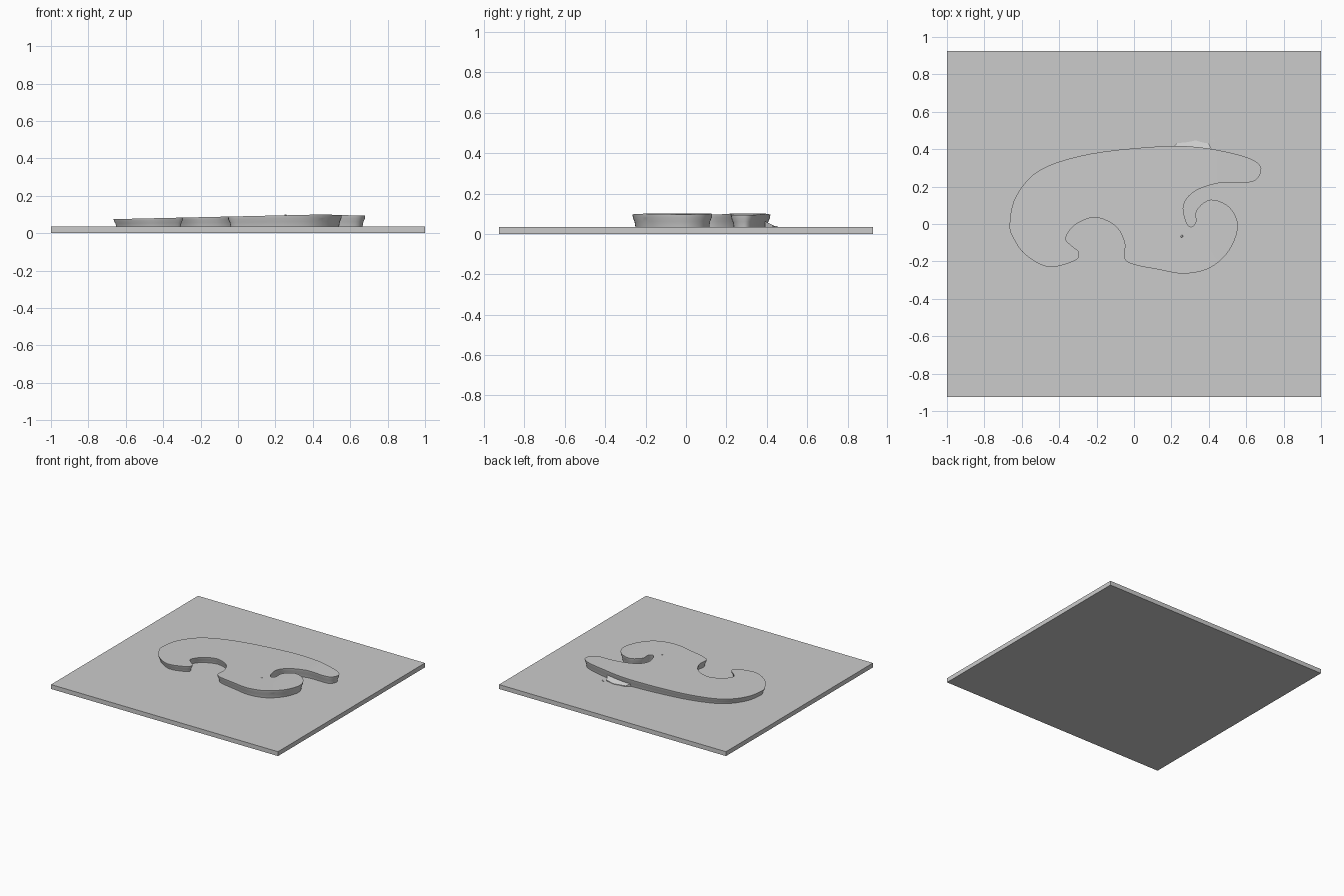
import bpy
import bmesh
from mathutils import Vector

if "Cube" in bpy.data.objects:
    bpy.data.objects.remove(bpy.data.objects["Cube"], do_unlink=True)

BASE_TOP = 0.035

grey = bpy.data.materials.new("plain_grey")
grey.use_nodes = True
colour = (0.6, 0.6, 0.6, 1)
grey.diffuse_color = colour
grey.node_tree.nodes["Principled BSDF"].inputs["Base Color"].default_value = colour


def add_object(name, bm):
    bmesh.ops.recalc_face_normals(bm, faces=bm.faces[:])
    mesh = bpy.data.meshes.new(name)
    bm.to_mesh(mesh)
    bm.free()
    mesh.materials.append(grey)
    obj = bpy.data.objects.new(name, mesh)
    bpy.context.collection.objects.link(obj)
    return obj


def smooth_loop(points, steps):
    """Closed smooth curve through the given points."""
    pts = [Vector(p) for p in points]
    n = len(pts)
    loop = []
    for i in range(n):
        a, b, c, d = (pts[(i + k) % n] for k in (-1, 0, 1, 2))
        for s in range(steps):
            t = s / steps
            loop.append(b + (c - a) * t / 2
                        + (a * 2 - b * 5 + c * 4 - d) * t * t / 2
                        + (b * 3 - a - c * 3 + d) * t ** 3 / 2)
    return loop


def inset_loop(loop, amount):
    """Move a clockwise loop inwards."""
    result = []
    for i, p in enumerate(loop):
        along = (loop[(i + 1) % len(loop)] - loop[i - 1]).normalized()
        result.append(p + Vector((along.y, -along.x)) * amount)
    return result


def top_height(x):
    """The relief rises gently towards +x, then dips at the tip."""
    if x < 0.45:
        return 0.075 + (x + 0.66) * 0.0225
    return 0.1 - (x - 0.45) * 0.03


# Flat square-cornered base plate
bm = bmesh.new()
bmesh.ops.create_cube(bm, size=1)
bmesh.ops.scale(bm, vec=(2, 1.85, BASE_TOP), verts=bm.verts)
bmesh.ops.translate(bm, vec=(0, 0, BASE_TOP / 2), verts=bm.verts)
add_object("base_plate", bm)

# Curled relief outline, clockwise from the -x end
outline = [
    (-0.665, 0), (-0.63, 0.15), (-0.5, 0.29), (-0.235, 0.375), (0.14, 0.415),
    (0.35, 0.41), (0.54, 0.375), (0.65, 0.335), (0.68, 0.285), (0.63, 0.225),
    (0.46, 0.22), (0.325, 0.175), (0.265, 0.1), (0.28, 0.01), (0.305, -0.015),
    (0.33, 0.01), (0.335, 0.075), (0.41, 0.13), (0.51, 0.09), (0.555, -0.01),
    (0.51, -0.14), (0.405, -0.235), (0.27, -0.265), (0.14, -0.245),
    (-0.04, -0.2), (-0.05, -0.1), (-0.1, -0.01), (-0.21, 0.035),
    (-0.315, -0.005), (-0.365, -0.075), (-0.335, -0.115), (-0.295, -0.15),
    (-0.315, -0.195), (-0.455, -0.23), (-0.58, -0.165), (-0.645, -0.075)]
upper = smooth_loop(outline, 5)
levels = [(inset_loop(upper, 0.015), 0), (inset_loop(upper, 0.01), 0.45),
          (inset_loop(upper, 0.002), 0.75), (upper, 1)]

# Undercut wall and sloping top
bm = bmesh.new()
rings = [[bm.verts.new((p.x, p.y, level)) for p in loop] for loop, level in levels]
for low, high in zip(rings, rings[1:]):
    for i in range(len(low)):
        bm.faces.new((low[i - 1], low[i], high[i], high[i - 1]))
bm.faces.new(rings[0])
cap = bm.faces.new(rings[-1])
bmesh.ops.triangulate(bm, faces=[cap])
bmesh.ops.bisect_plane(bm, geom=bm.verts[:] + bm.edges[:] + bm.faces[:],
                       plane_co=(0.45, 0, 0), plane_no=(1, 0, 0))
foot = BASE_TOP - 0.002
for v in bm.verts:
    v.co.z = foot + (top_height(v.co.x) - foot) * v.co.z
relief = add_object("curled_relief", bm)
bpy.context.view_layer.objects.active = relief
relief.select_set(True)
bpy.ops.object.shade_smooth_by_angle(angle=0.6)

# Thin ragged lip along the back of the relief, and a loose flake beside it
bm = bmesh.new()
for shape in ([(0.2, 0.4), (0.23, 0.432), (0.29, 0.438), (0.33, 0.447),
               (0.37, 0.435), (0.4, 0.43), (0.42, 0.39)],
              [(0.41, 0.445), (0.425, 0.452), (0.435, 0.437)]):
    face = bm.faces.new([bm.verts.new((x, y, foot)) for x, y in shape])
    raised = bmesh.ops.extrude_face_region(bm, geom=[face])["geom"]
    for v in raised:
        if isinstance(v, bmesh.types.BMVert):
            v.co.z += max(0.006, (0.45 - v.co.y) * 0.5)
add_object("ragged_back_lip", bm)

# Tiny blemish on the relief top
bm = bmesh.new()
bmesh.ops.create_cone(bm, cap_ends=True, segments=6, radius1=0.009, radius2=0.006, depth=0.006)
bmesh.ops.translate(bm, vec=(0.255, -0.065, top_height(0.255)), verts=bm.verts)
add_object("surface_blemish", bm)
